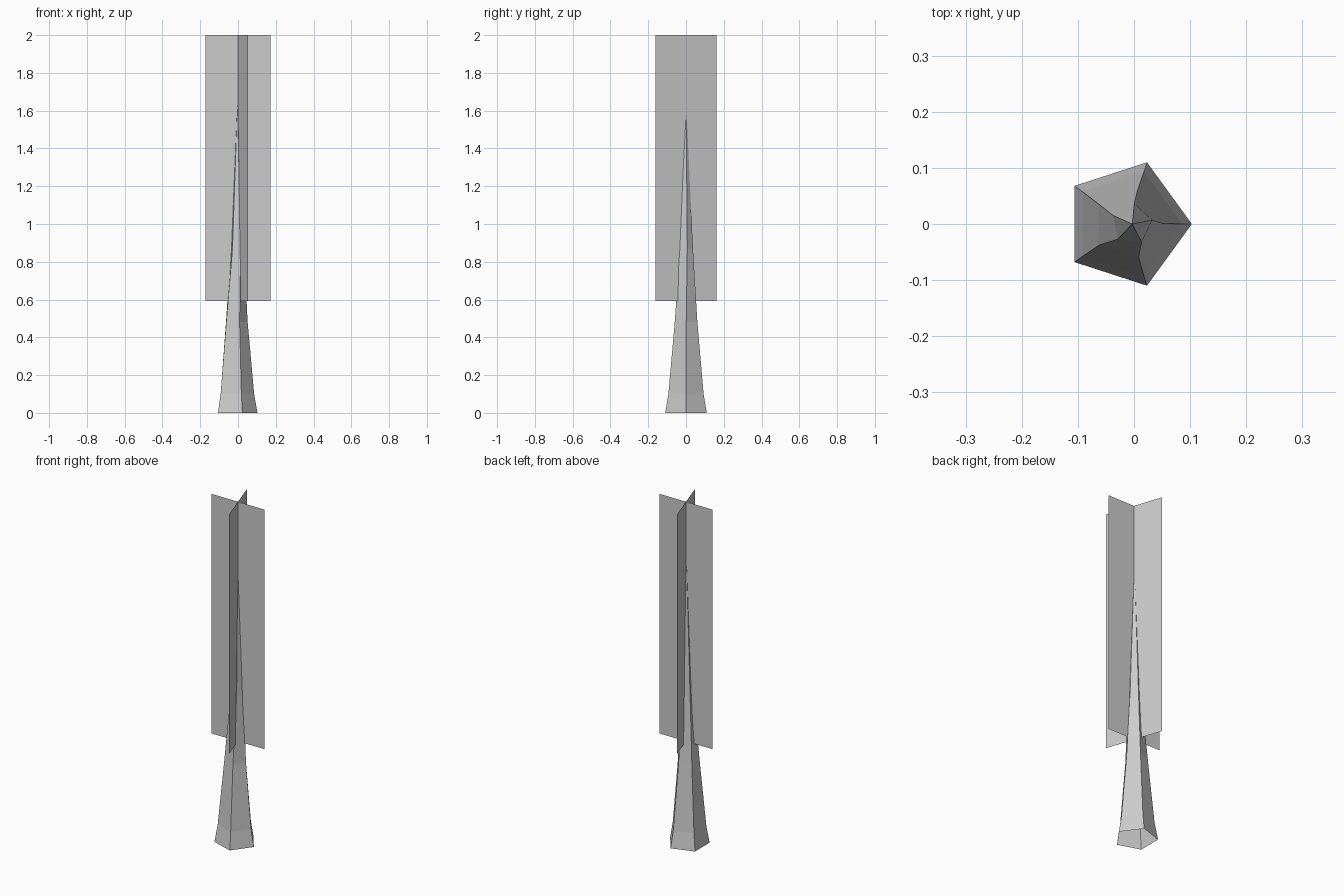
import bpy, bmesh, math

if "Cube" in bpy.data.objects:
    bpy.data.objects.remove(bpy.data.objects["Cube"])


def make_object(name, bm):
    mesh = bpy.data.meshes.new(name)
    bm.to_mesh(mesh)
    bm.free()
    obj = bpy.data.objects.new(name, mesh)
    bpy.context.collection.objects.link(obj)
    return obj


# Trunk: open five-sided taper, slightly twisted (z, radius, centre x, twist)
profile = [(0.0, 0.1155, -0.0125, 0), (0.1, 0.098, -0.0125, 0),
           (0.48, 0.063, -0.012, 1), (0.87, 0.037, -0.004, 11)]
bm = bmesh.new()
rings = []
for z, r, cx, twist in profile:
    angles = [math.radians(72 * i + twist) for i in range(5)]
    rings.append([bm.verts.new((cx + r * math.cos(a), r * math.sin(a), z))
                  for a in angles])
for low, high in zip(rings, rings[1:]):
    for i in range(5):
        j = (i + 1) % 5
        bm.faces.new((low[i], low[j], high[j], high[i]))
tip = bm.verts.new((-0.003, 0, 1.65))
for i in range(5):
    bm.faces.new((rings[-1][i], rings[-1][(i + 1) % 5], tip))
make_object("trunk", bm)


# Foliage: two flat crossed cards running through the trunk axis
def foliage_card(name, x, y):
    bm = bmesh.new()
    corners = [(-x, -y, 0.593), (x, y, 0.593), (x, y, 2.0), (-x, -y, 2.0)]
    bm.faces.new([bm.verts.new(c) for c in corners])
    make_object(name, bm)


foliage_card("foliage_card_wide", 0.172, 0.0)
foliage_card("foliage_card_cross", 0.054, -0.1625)
